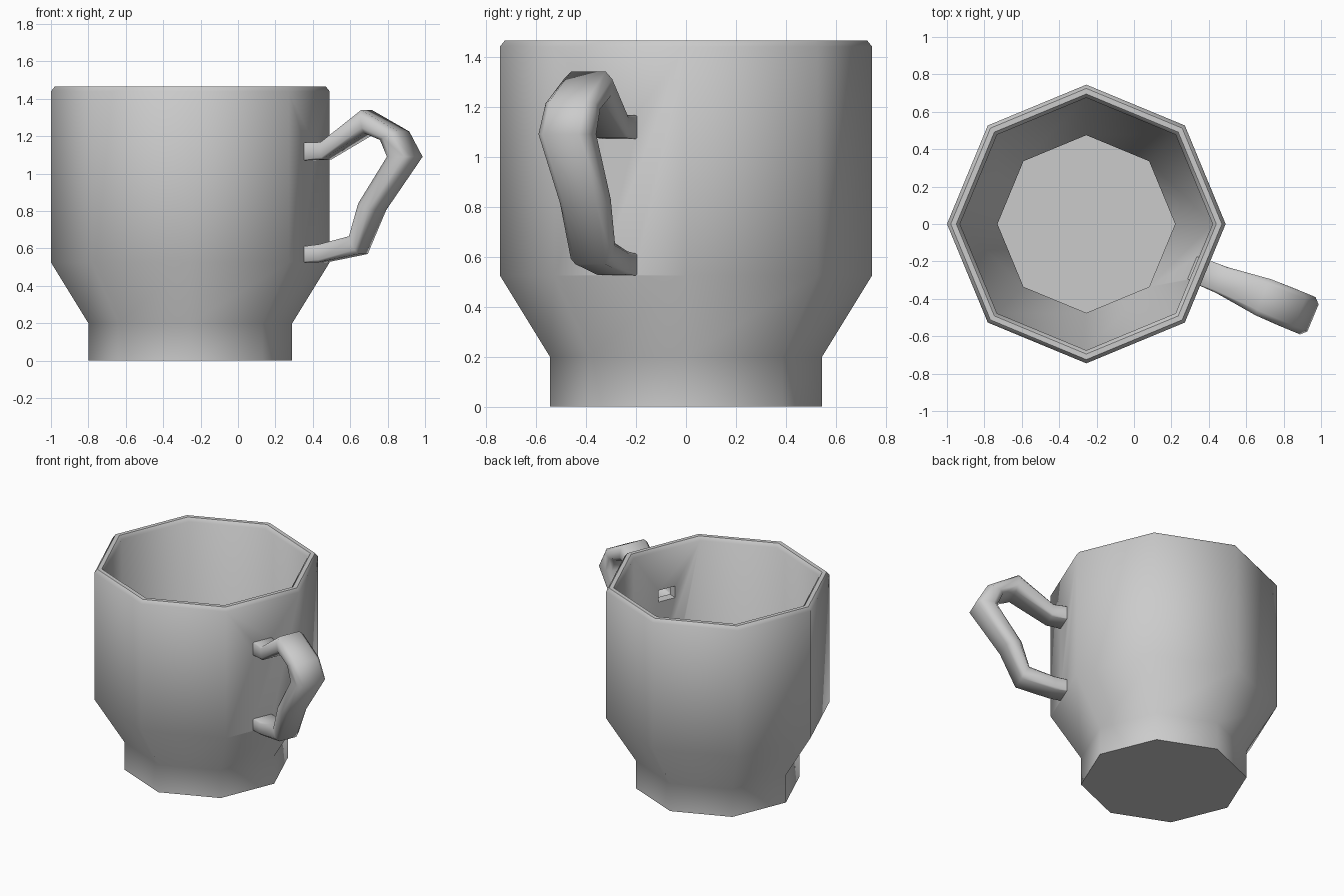
import bpy, bmesh
from math import radians, cos, sin, pi
from mathutils import Vector

if "Cube" in bpy.data.objects:
    bpy.data.objects.remove(bpy.data.objects["Cube"])

CENTRE = Vector((-0.255, 0, 0))
A = radians(-22.5)                       # handle leaves the middle of one wall face
OUT = Vector((cos(A), sin(A), 0))
SIDE = Vector((-sin(A), cos(A), 0))
UP = Vector((0, 0, 1))


def mesh_from_rings(name, rings, cap_ends):
    bm = bmesh.new()
    loops = [[bm.verts.new(p) for p in ring] for ring in rings]
    for a, b in zip(loops, loops[1:]):
        n = len(a)
        for i in range(n):
            j = (i + 1) % n
            bm.faces.new((a[i], a[j], b[j], b[i]))
    if cap_ends:
        bm.faces.new(loops[0][::-1])
        bm.faces.new(loops[-1])
    bmesh.ops.recalc_face_normals(bm, faces=bm.faces)
    me = bpy.data.meshes.new(name)
    bm.to_mesh(me)
    bm.free()
    ob = bpy.data.objects.new(name, me)
    bpy.context.collection.objects.link(ob)
    return ob


def smooth(ob, angle):
    bpy.ops.object.select_all(action='DESELECT')
    ob.select_set(True)
    bpy.context.view_layer.objects.active = ob
    bpy.ops.object.shade_smooth_by_angle(angle=radians(angle))


# octagonal cup: outside wall, rim, inside wall
profile = [(0.545, 0), (0.545, 0.2), (0.745, 0.525), (0.745, 1.44), (0.725, 1.465),
           (0.695, 1.465), (0.675, 1.44), (0.675, 0.545), (0.475, 0.22), (0.475, 0.07)]
cup = mesh_from_rings("cup", [
    [CENTRE + Vector((r * cos(i * pi / 4), r * sin(i * pi / 4), z)) for i in range(8)]
    for r, z in profile], True)

# small openings where the hollow handle meets the wall
for label, z in (("upper", 1.1175), ("lower", 0.568)):
    rings = [[CENTRE + OUT * r + SIDE * s + UP * (z + h)
              for s, h in ((-.065, -.042), (.065, -.042), (.065, .042), (-.065, .042))]
             for r in (0.58, 0.73)]
    cutter = mesh_from_rings(label + "_opening_cutter", rings, True)
    cutter.hide_render = True
    cutter.hide_set(True)
    cut = cup.modifiers.new(label + "_opening", 'BOOLEAN')
    cut.operation = 'DIFFERENCE'
    cut.solver = 'EXACT'
    cut.object = cutter
bpy.context.view_layer.objects.active = cup
for m in list(cup.modifiers):
    bpy.ops.object.modifier_apply(modifier=m.name)
for ob in [o for o in bpy.data.objects if o.name.endswith("cutter")]:
    bpy.data.objects.remove(ob)
smooth(cup, 50)

# handle stations: outer (r, z), inner (r, z), half width, corner chamfer
stations = [
    ((0.675, 1.165), (0.675, 1.07), 0.072, 0.003),
    ((0.78, 1.168), (0.79, 1.075), 0.075, 0.012),
    ((1.02, 1.34), (1.04, 1.215), 0.105, 0.03),
    ((1.235, 1.225), (1.13, 1.18), 0.108, 0.03),
    ((1.312, 1.09), (1.17, 1.09), 0.108, 0.03),
    ((1.105, 0.805), (1.00, 0.84), 0.10, 0.03),
    ((1.00, 0.57), (0.945, 0.665), 0.09, 0.025),
    ((0.77, 0.526), (0.77, 0.622), 0.075, 0.012),
    ((0.675, 0.525), (0.675, 0.61), 0.072, 0.003),
]
rings = []
for o, i, w, c in stations:
    po, pi_ = (CENTRE + OUT * r + UP * z for r, z in (o, i))
    d = (pi_ - po).normalized() * c
    rings.append([po - SIDE * (w - c), po + SIDE * (w - c),
                  po + d + SIDE * w, pi_ - d + SIDE * w,
                  pi_ + SIDE * (w - c), pi_ - SIDE * (w - c),
                  pi_ - d - SIDE * w, po + d - SIDE * w])
handle = mesh_from_rings("handle", rings, False)
smooth(handle, 60)
